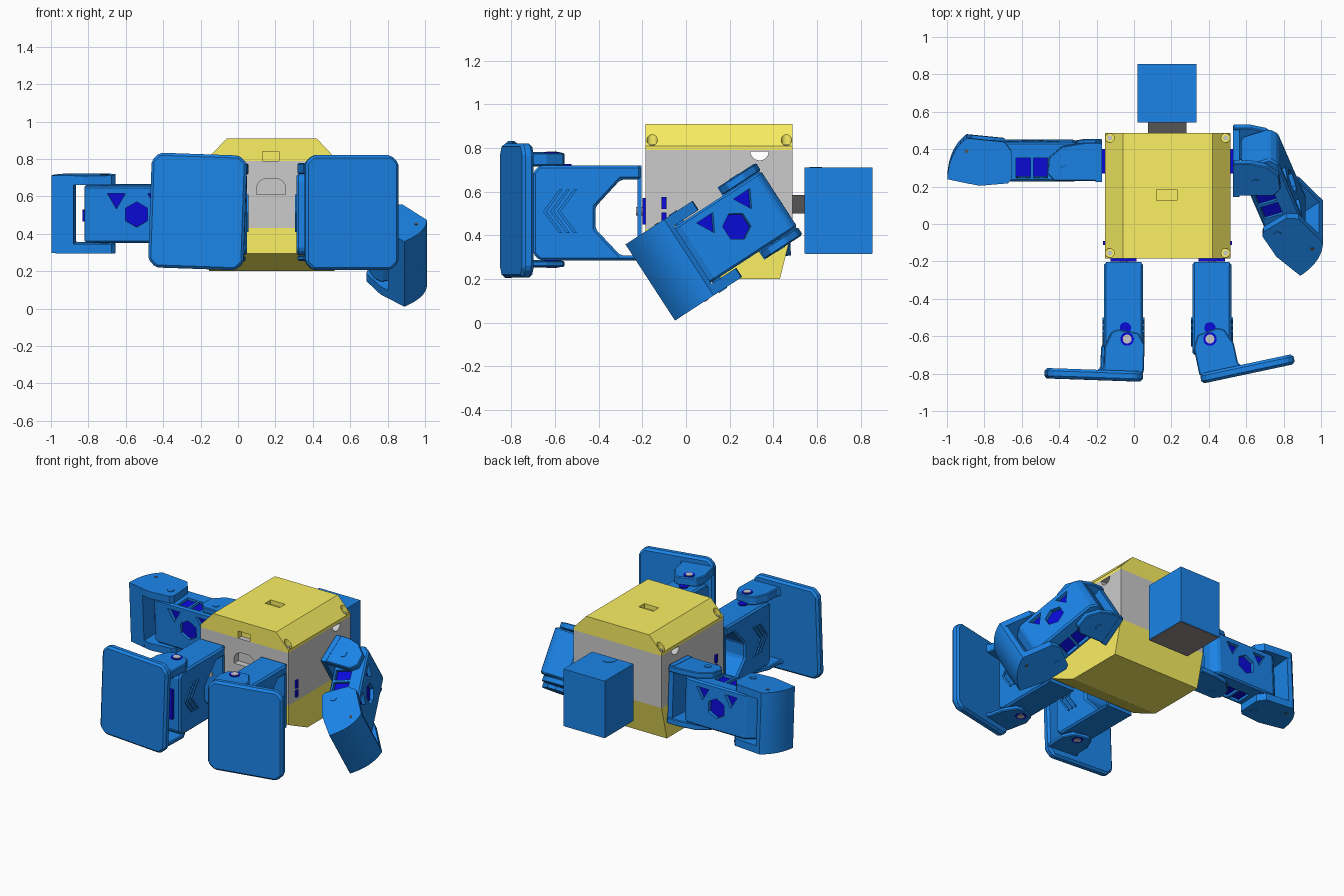
import bpy, bmesh
from math import cos, sin, pi, radians
from mathutils import Matrix, Vector

if "Cube" in bpy.data.objects:
    bpy.data.objects.remove(bpy.data.objects["Cube"])

def material(name, rgb):
    m = bpy.data.materials.new(name)
    m.diffuse_color = (*rgb, 1)
    m.use_nodes = True
    m.node_tree.nodes["Principled BSDF"].inputs["Base Color"].default_value = m.diffuse_color
    return m

BLUE = material("blue_shell", (0.011, 0.23, 0.8))
YELLOW = material("yellow_shell", (0.96, 0.87, 0.125))
MOTOR = material("motor_blue", (0.003, 0.003, 0.7))
DARK = material("dark_grey", (0.09, 0.09, 0.09))
PANEL = material("panel_grey", (0.3, 0.27, 0.26))
I = Matrix.Identity(4)
T = lambda x, y, z: Matrix.Translation((x, y, z))
R = lambda deg, axis: Matrix.Rotation(radians(deg), 4, axis)
flip = lambda s: Matrix.Diagonal((s, 1, 1, 1))

def prism(name, pts, axis, a, b, mat=None, M=I, bevel=0, smooth=False):
    """Extrude a 2D outline along an axis from a to b, placed by M."""
    place = {"X": lambda p, q, t: (t, p, q), "Y": lambda p, q, t: (p, t, q),
             "Z": lambda p, q, t: (p, q, t)}[axis]
    bm = bmesh.new()
    lo = [bm.verts.new(M @ Vector(place(p, q, a))) for p, q in pts]
    hi = [bm.verts.new(M @ Vector(place(p, q, b))) for p, q in pts]
    bm.faces.new(lo)
    bm.faces.new(hi)
    n = len(pts)
    for i in range(n):
        j = (i + 1) % n
        bm.faces.new((lo[i], lo[j], hi[j], hi[i]))
    bmesh.ops.recalc_face_normals(bm, faces=bm.faces)
    me = bpy.data.meshes.new(name)
    bm.to_mesh(me)
    bm.free()
    ob = bpy.data.objects.new(name, me)
    bpy.context.collection.objects.link(ob)
    if mat:
        me.materials.append(mat)
    if bevel:
        mod = ob.modifiers.new("bevel", "BEVEL")
        mod.width, mod.segments = bevel, 1
    if smooth:
        bpy.ops.object.select_all(action="DESELECT")
        ob.select_set(True)
        bpy.context.view_layer.objects.active = ob
        bpy.ops.object.shade_smooth_by_angle(angle=radians(35))
    return ob

def rect(x0, x1, y0, y1):
    return [(x0, y0), (x1, y0), (x1, y1), (x0, y1)]

def ngon(cx, cy, r, n, start=0.0, sweep=2 * pi):
    k = n if sweep > 6 else n - 1
    return [(cx + r * cos(start + sweep * i / k), cy + r * sin(start + sweep * i / k)) for i in range(n)]

def box(name, x, y, z, mat=None, M=I, bevel=0):
    return prism(name, rect(*x, *y), "Z", *z, mat, M, bevel)

def disc(name, cx, cy, r, z0, z1, mat=None, M=I):
    return prism(name, ngon(cx, cy, r, 24), "Z", z0, z1, mat, M, smooth=True)

def cut(target, cutter):
    cutter.name = target.name + "_cutter"
    cutter.hide_render = True
    cutter.display_type = "WIRE"
    mod = target.modifiers.new("cut", "BOOLEAN")
    mod.operation, mod.solver, mod.object = "DIFFERENCE", "EXACT", cutter

# Body: chamfered lid, grey middle, sloped base
CX = 0.18
lid = prism("body_lid", [(-.155, .79), (.515, .79), (.515, .81), (.42, .91), (-.06, .91), (-.155, .81)],
            "Y", -.185, .487, YELLOW)
middle = box("body_middle", (-.155, .515), (-.185, .487), (.43, .79))
prism("body_base", [(-.185, .43), (.487, .43), (.43, .2), (.02, .2), (-.185, .295)], "X", -.155, .515, YELLOW)
cut(lid, box("c", (.12, .23), (.125, .185), (.88, 1)))
cut(lid, box("c", (.13, .22), (-.3, -.15), (.785, .84)))
for x in (-.13, .49):
    for y in (-.155, .46):
        cut(lid, disc("c", x, y, .024, .808, 1))
        disc("lid_screw", x, y, .013, .79, .815)
cut(middle, prism("c", [(.1, .61), (.255, .61)] + ngon(.2, .64, .055, 8, 0, pi / 2) + ngon(.155, .64, .055, 8, pi / 2, pi / 2),
                  "Y", -.3, -.14))
cut(middle, prism("c", ngon(.337, .785, .042, 13, pi, pi), "X", -.3, .7))
for s in (-1, 1):
    M = T(CX, 0, 0) @ flip(s)
    box("shoulder_motor", (.3, .355), (.27, .4), (.45, .57), MOTOR, M)
    for z in ((.46, .505), (.52, .575)):
        box("side_connector", (.3, .345), (-.113, -.09), z, MOTOR, M)

# Head and neck
box("neck", (.075, .28), (.48, .55), (.5, .585), DARK)
box("head", (.02, .335), (.543, .855), (.318, .71), BLUE)
box("head_panel", (.024, .331), (.547, .851), (.314, .32), PANEL)
prism("head_tab", [(.22, .565), (.22, .58)] + ngon(.178, .58, .042, 9, 0, pi)[1:] + [(.136, .565)], "Z", .705, .713, BLUE)

# Legs, with the sole facing the front
def leg(side, yaw, roll):
    n = "left_" if side > 0 else "right_"
    M = T(CX + side * .236, 0, 0) @ flip(side)
    box(n + "hip_motor", (-.07, .07), (-.2, -.17), (.45, .57), MOTOR, M)
    prism(n + "hip_horn", ngon(0, .51, .02, 20), "Y", -.23, -.19, None, M, smooth=True)
    box(n + "hip_plate", (-.095, .095), (-.222, -.203), (.285, .72), BLUE, M)
    prism(n + "thigh", [(-.205, .72), (-.205, .655), (-.3, .655), (-.415, .53), (-.415, .43), (-.3, .308),
                        (-.205, .308), (-.205, .285), (-.67, .285), (-.7, .315), (-.7, .69), (-.67, .72)],
          "X", -.104, .104, BLUE, M, .012)
    disc(n + "ankle_horn", -.01, -.555, .03, .6, .727, MOTOR, M)
    box(n + "ankle_motor", (-.06, .06), (-.725, -.6), (.4, .6), MOTOR, M)
    for s in (-1, 1):
        for i in range(3):
            a = -.655 + i * .033
            prism(n + "chevron", [(a, .51), (a + .075, .61), (a + .09, .61), (a + .016, .51),
                                  (a + .09, .41), (a + .075, .41)], "X", s * .1, s * .112, BLUE, M)
    # Foot
    F = T(CX + side * .226, -.615, .513) @ R(roll, "Y") @ flip(side) @ R(yaw, "Z")
    c = .042
    prism(n + "foot_sole", [(-.092 + c, -.307), (.418 - c, -.307), (.418, -.307 + c), (.418, .307 - c),
                            (.418 - c, .307), (-.092 + c, .307), (-.092, .307 - c), (-.092, -.307 + c)],
          "Y", -.225, -.17, BLUE, F, .014)
    ear = [(-.095, -.18), (.14, -.18), (.12, -.155), (.12, -.05), (.085, .035), (.05, .05), (-.06, .035), (-.095, -.03)]
    for z in ((.206, .265), (-.258, -.23)):
        prism(n + "foot_ear", ear, "Z", *z, BLUE, F, .006)
    disc(n + "ankle_ring", 0, 0, .036, -.26, .268, MOTOR, F)
    disc(n + "ankle_washer", 0, 0, .024, -.262, .271, None, F)

leg(-1, 2, 2)
leg(1, 12, 0)

# Arms: shoulder bracket, elbow, forearm shell, hand
def arm(side, twist, bend, wrist, reach, offset, lug_end):
    n = "left_" if side > 0 else "right_"
    S = T(CX + side * .345, .335, .508) @ flip(side) @ R(twist, "X")
    box(n + "shoulder_plate", (.005, .04), (-.1, .1), (-.197, .197), BLUE, S)
    lug = [(.005, -.095), (lug_end - .04, -.095), (lug_end, -.055), (lug_end - .01, .03),
           (lug_end - .08, .09), (.1, .11), (.005, .11)]
    E = S @ T(reach, offset, 0) @ R(bend, "Z")
    H = E @ T(.345, 0, 0) @ R(wrist, "Z")
    # Forearm shell with windows showing the motors
    shell = prism(n + "forearm", [(-.09, -.04), (-.06, -.065), (.41, -.065), (.45, -.04), (.45, .09), (.39, .145),
                                  (-.05, .145), (-.09, .11)], "Z", -.152, .152, BLUE, E, .01)
    cut(shell, prism("c", ngon(.172, 0, .068, 6, pi / 6), "Y", -.2, .3, None, E))
    for u in (.065, .28):
        cut(shell, prism("c", ngon(u, .085, .055, 3, -pi / 2), "Y", -.2, .3, None, E))
    for u in (.13, .222):
        cut(shell, box("c", (u - .038, u + .038), (-.045, .06), (-.3, .3), None, E))
    box(n + "forearm_motor", (-.02, .37), (-.04, .12), (-.135, .135), MOTOR, E)
    box(n + "motor_tail", (.44, .462), (-.02, .05), (-.04, .02), MOTOR, E)
    # Curved hand
    a, b, k = Vector((.283, -.05)), Vector((.18, .17)), Vector((.275, .1))
    arc = [tuple(a * (1 - t) ** 2 + k * 2 * t * (1 - t) + b * t * t) for t in (i / 10 for i in range(11))]
    prism(n + "hand_shell", [(.165, -.075)] + arc + [(.15, .165)], "Z", -.206, .206, BLUE, H, smooth=True)
    palm = [(-.06, -.05), (-.04, -.072), (.11, -.085)] + arc + [(-.02, .15), (-.06, .1)]
    for s in (-1, 1):
        prism(n + "shoulder_lug", lug, "Z", s * .155, s * .195, BLUE, S, .005)
        prism(n + "hand_lug", palm, "Z", s * .158, s * .208, BLUE, H)
        disc(n + "elbow_washer", 0, 0, .022, s * .15, s * .199, BLUE, E)
        disc(n + "wrist_washer", 0, 0, .022, s * .15, s * .212, BLUE, H)
        disc(n + "hand_pin", .18, .1, .01, s * .2, s * .211, DARK, H)

arm(-1, 3, 0, 0, .205, -.035, .3)
arm(1, 33, -70, 15, .125, -.01, .26)
